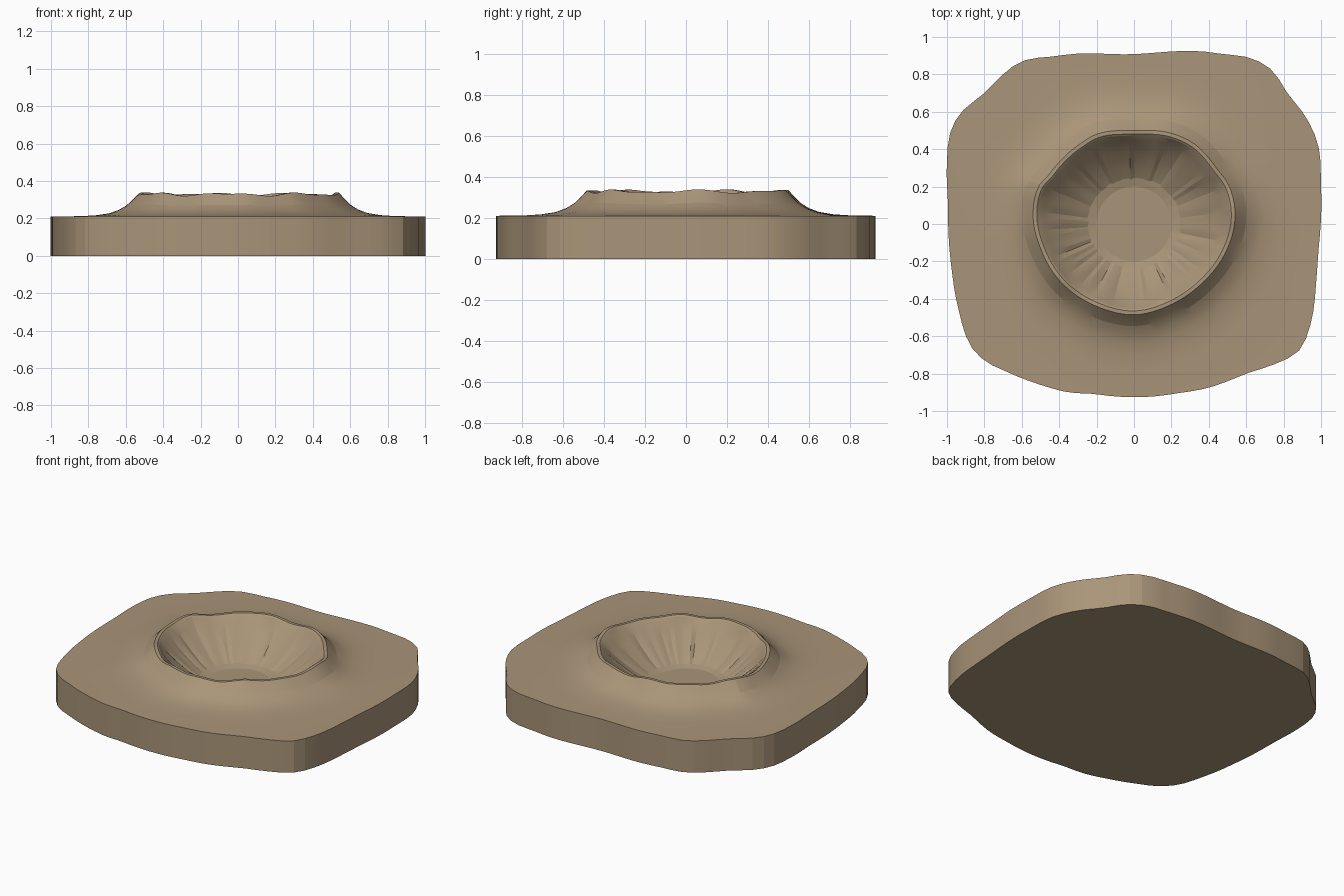
import bpy, bmesh, math, random

if "Cube" in bpy.data.objects:
    bpy.data.objects.remove(bpy.data.objects["Cube"])

random.seed(4)
N = 96
TAU = 2 * math.pi

# Plan outlines, counter-clockwise from +x
EDGE = [(1, .2), (.985, .42), (.92, .57), (.82, .70), (.74, .82), (.63, .885), (.45, .912),
        (0, .908), (-.4, .90), (-.6, .87), (-.7, .80), (-.8, .70), (-.93, .59), (-.985, .48),
        (-1, .34), (-.995, .1), (-.98, -.2), (-.94, -.45), (-.88, -.64), (-.8, -.73),
        (-.68, -.79), (-.5, -.86), (-.35, -.9), (-.2, -.91), (.2, -.91), (.4, -.875),
        (.6, -.80), (.75, -.75), (.88, -.68), (.94, -.55), (.975, -.3), (.99, -.1)]
RIM = [(.54, .03), (.51, .2), (.44, .3), (.32, .43), (.2, .485), (0, .5), (-.2, .48),
       (-.3, .42), (-.45, .27), (-.51, .2), (-.54, .05), (-.5, -.13), (-.4, -.3),
       (-.2, -.44), (0, -.485), (.2, -.43), (.36, -.32), (.48, -.17)]


def radius_fn(points):
    """Smooth periodic radius as a function of angle."""
    p = sorted((math.atan2(y, x) % TAU, math.hypot(x, y)) for x, y in points)
    p = ([(a - TAU, r) for a, r in p[-3:]] + p + [(a + TAU, r) for a, r in p[:3]])

    def f(t):
        i = max(k for k in range(1, len(p) - 2) if p[k][0] <= t)
        (a0, r0), (a1, r1), (a2, r2), (a3, r3) = p[i - 1:i + 3]
        h = a2 - a1
        m1, m2 = (r2 - r0) / (a2 - a0) * h, (r3 - r1) / (a3 - a1) * h
        u = (t - a1) / h
        return ((2*u**3 - 3*u*u + 1) * r1 + (u**3 - 2*u*u + u) * m1
                + (3*u*u - 2*u**3) * r2 + (u**3 - u*u) * m2)
    return f


edge, rim = radius_fn(EDGE), radius_fn(RIM)
angles = [TAU * i / N for i in range(N)]
lip = [.329 + .006 * math.sin(7 * a + 1) + .004 * math.sin(12 * a) for a in angles]
flute = [random.uniform(-.010, .010) for _ in angles]

bm = bmesh.new()


def ring(radius, height):
    return [bm.verts.new((radius(i, a) * math.cos(a), radius(i, a) * math.sin(a), height(i)))
            for i, a in enumerate(angles)]


rings = []
# Bowl floor and fluted wall: (blend from floor disc to inner rim, height)
for k, z in [(0, .10), (.16, .112), (.35, .145), (.55, .19), (.75, .24), (.90, .285)]:
    rings.append(ring(
        lambda i, a, k=k: .2 * (1 - k) + (rim(a) - .032) * k + flute[i] * math.sin(math.pi * k),
        lambda i, z=z: z))
# Raised, uneven lip
rings.append(ring(lambda i, a: rim(a) - .03, lambda i: lip[i] - .008))
rings.append(ring(lambda i, a: rim(a) - .02, lambda i: lip[i]))
rings.append(ring(lambda i, a: rim(a), lambda i: lip[i]))
# Concave outer slope running out to the slab edge
for d, z in [(.03, .298), (.06, .270), (.10, .246), (.15, .228), (.22, .217), (.30, .212)]:
    rings.append(ring(
        lambda i, a, d=d: rim(a) + d,
        lambda i, z=z: z + (lip[i] - .33) * max(0, (z - .21) / .12)))
rings.append(ring(lambda i, a: edge(a), lambda i: .21))
rings.append(ring(lambda i, a: edge(a), lambda i: 0))

for lo, hi in zip(rings, rings[1:]):
    for i in range(N):
        j = (i + 1) % N
        bm.faces.new((lo[i], hi[i], hi[j], lo[j]))
bm.faces.new(rings[0])
bm.faces.new(rings[-1][::-1])
bmesh.ops.recalc_face_normals(bm, faces=bm.faces)

mesh = bpy.data.meshes.new("crater_slab")
bm.to_mesh(mesh)
bm.free()
slab = bpy.data.objects.new("crater_slab", mesh)
bpy.context.collection.objects.link(slab)

# Dry earth colour
mat = bpy.data.materials.new("earth")
mat.diffuse_color = (.40, .30, .19, 1)
mat.use_nodes = True
mat.node_tree.nodes["Principled BSDF"].inputs["Base Color"].default_value = mat.diffuse_color
mesh.materials.append(mat)

bpy.context.view_layer.objects.active = slab
slab.select_set(True)
bpy.ops.object.shade_smooth_by_angle(angle=math.radians(12))
